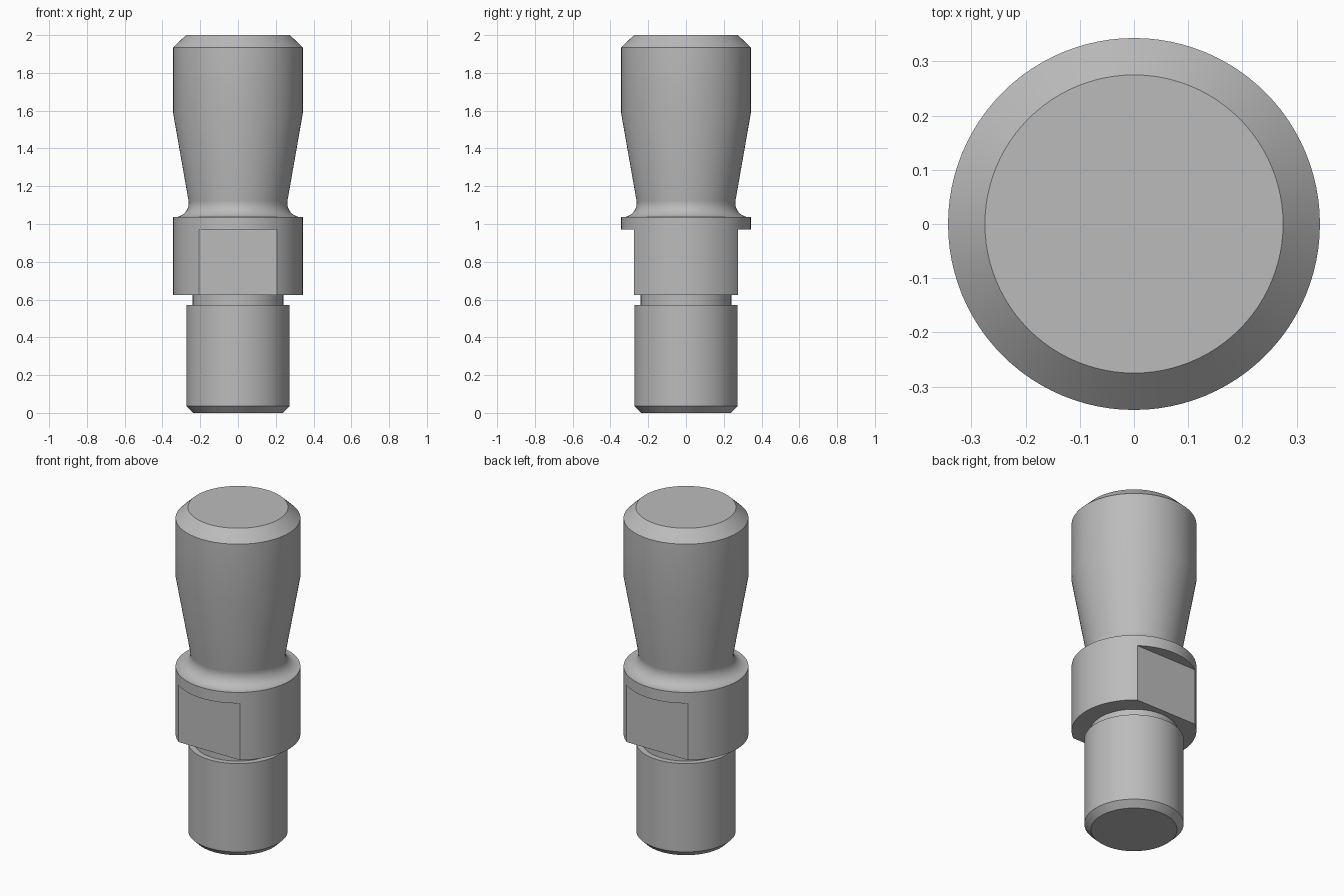
import bpy, bmesh, math

if "Cube" in bpy.data.objects:
    bpy.data.objects.remove(bpy.data.objects["Cube"])

steel = bpy.data.materials.new("steel grey")
steel.diffuse_color = (0.5, 0.5, 0.5, 1)
steel.use_nodes = True
steel.node_tree.nodes["Principled BSDF"].inputs["Base Color"].default_value = steel.diffuse_color


def add_object(name, bm):
    bmesh.ops.recalc_face_normals(bm, faces=bm.faces)
    mesh = bpy.data.meshes.new(name)
    bm.to_mesh(mesh)
    bm.free()
    mesh.materials.append(steel)
    obj = bpy.data.objects.new(name, mesh)
    bpy.context.collection.objects.link(obj)
    return obj


def revolve(name, profile, sides=96):
    """Closed solid of revolution from (radius, z) points, bottom to top."""
    bm = bmesh.new()
    rings = []
    for r, z in profile:
        rings.append([bm.verts.new((r * math.cos(2 * math.pi * i / sides),
                                    r * math.sin(2 * math.pi * i / sides), z))
                      for i in range(sides)])
    for low, high in zip(rings, rings[1:]):
        for i in range(sides):
            j = (i + 1) % sides
            bm.faces.new((low[i], low[j], high[j], high[i]))
    bm.faces.new(rings[0][::-1])
    bm.faces.new(rings[-1])
    return add_object(name, bm)


# Turned profile: chamfered shank, relief groove, collar
shank = [(0.237, 0), (0.273, 0.036), (0.273, 0.572), (0.24, 0.572), (0.24, 0.625)]
collar = [(0.343, 0.625), (0.343, 1.036)]
# Concave fillet flowing into the tapered grip
fillet_r, cx, cz = 0.075, 0.336, 1.111
fillet = [(cx + fillet_r * math.cos(a), cz + fillet_r * math.sin(a))
          for a in (math.radians(270 - 10 * k) for k in range(11))]
grip = [(0.343, 1.585), (0.343, 1.935), (0.275, 2.0)]
pin = revolve("turned_pin", shank + collar + fillet + grip)

# Two wrench flats milled into the collar, front and back
for name, side in (("front", -1), ("back", 1)):
    bm = bmesh.new()
    bmesh.ops.create_cube(bm, size=1)
    bmesh.ops.scale(bm, vec=(1, 0.2, 0.37), verts=bm.verts)
    bmesh.ops.translate(bm, vec=(0, side * 0.374, 0.785), verts=bm.verts)
    cutter = add_object(name + "_flat_cutter", bm)
    mod = pin.modifiers.new(name + " flat", "BOOLEAN")
    mod.operation = "DIFFERENCE"
    mod.solver = "EXACT"
    mod.object = cutter
    bpy.context.view_layer.objects.active = pin
    bpy.ops.object.modifier_apply(modifier=mod.name)
    bpy.data.objects.remove(cutter)

# Smooth round surfaces, crisp machined edges
bpy.ops.object.select_all(action="DESELECT")
pin.select_set(True)
bpy.context.view_layer.objects.active = pin
bpy.ops.object.shade_smooth_by_angle(angle=math.radians(25))
